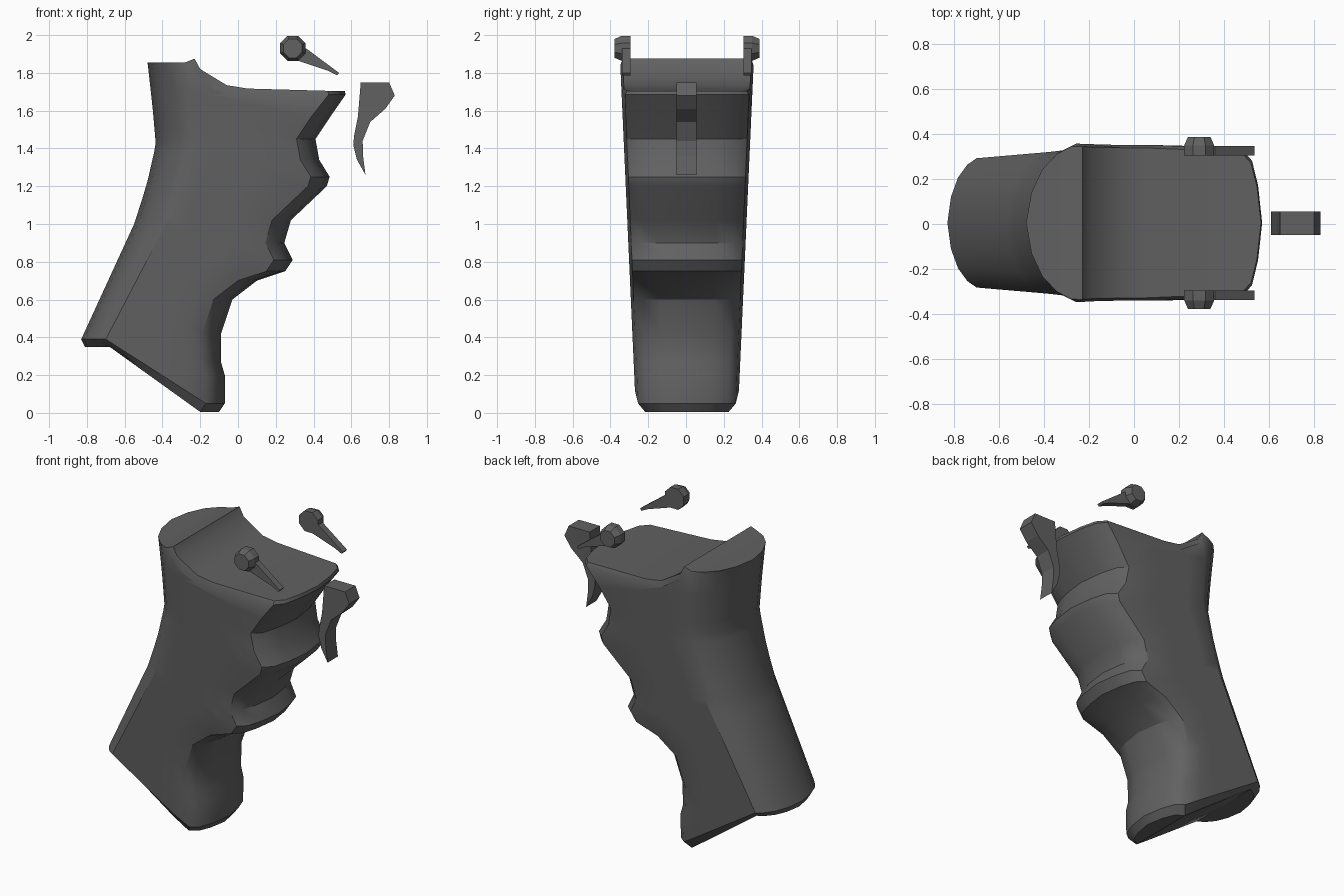
import bpy, bmesh, math

cube = bpy.data.objects.get("Cube")
if cube:
    bpy.data.objects.remove(cube, do_unlink=True)

grey = bpy.data.materials.new("dark grey polymer")
grey.use_nodes = True
colour = (0.12, 0.12, 0.122, 1)
grey.diffuse_color = colour
grey.node_tree.nodes["Principled BSDF"].inputs["Base Color"].default_value = colour


def finish(bm, name, smooth=None):
    """Turn a bmesh into a named, coloured object."""
    bmesh.ops.recalc_face_normals(bm, faces=bm.faces)
    mesh = bpy.data.meshes.new(name)
    bm.to_mesh(mesh)
    bm.free()
    mesh.materials.append(grey)
    obj = bpy.data.objects.new(name, mesh)
    bpy.context.collection.objects.link(obj)
    if smooth:
        bpy.ops.object.select_all(action='DESELECT')
        obj.select_set(True)
        bpy.context.view_layer.objects.active = obj
        bpy.ops.object.shade_smooth_by_angle(angle=math.radians(smooth))
    return obj


def add_prism(bm, profile, y0, y1, end_scale=1):
    """Extrude an (x, z) profile along y, optionally shrinking the far end."""
    cx = sum(p[0] for p in profile) / len(profile)
    cz = sum(p[1] for p in profile) / len(profile)
    near = [bm.verts.new((x, y0, z)) for x, z in profile]
    far = [bm.verts.new((cx + (x - cx) * end_scale, y1, cz + (z - cz) * end_scale))
           for x, z in profile]
    bm.faces.new(near)
    bm.faces.new(far)
    for i in range(len(near)):
        j = (i + 1) % len(near)
        bm.faces.new((near[i], near[j], far[j], far[i]))


# Grip: rounded cross-sections lofted from the base to the saddle top
BACK = [(0, 0), (.12, .4), (.36, .7), (.68, .9), (1, 1)]
FRONT = [(1, .95), (.5, .8), (.2, .48), (0, 0)]
CENTRE_Y = 0.005


def half_section(xb, zb, xf, zf, back_depth, front_depth, width, stations=None):
    back = [(xb + d * back_depth, zb, w) for d, w in BACK]
    front = [(xf - d * front_depth, zf, w) for d, w in FRONT]
    if not stations:
        (xa, za, _), (xc, zc, _) = back[-1], front[0]
        stations = [(xa + (xc - xa) * k / 5, za + (zc - za) * k / 5) for k in range(1, 5)]
    pts = back + [(x, z, 1) for x, z in stations] + front
    return [(x, w * width * (0.27 + 0.045 * z), z) for x, z, w in pts]


def back_x(z):
    line = [(.39, -.83), (1.0, -.55), (1.2, -.485), (1.42, -.435), (1.65, -.455), (1.85, -.48)]
    for (z0, x0), (z1, x1) in zip(line, line[1:]):
        if z <= z1:
            return x0 + (x1 - x0) * (z - z0) / (z1 - z0)
    return line[-1][1]


front_line = [(-.07, .05), (-.07, .2), (-.09, .27), (-.09, .42), (-.03, .6), (.1, .7),
              (.25, .75), (.29, .81), (.245, .9), (.28, 1.02), (.47, 1.2),
              (.485, 1.25), (.43, 1.34), (.41, 1.45), (.49, 1.57)]
sections = [half_section(-.81, .35, -.1, .005, .13, .1, .86)]
for xf, zf in front_line:
    t = (zf - .05) / 1.64
    zb = .39 + 1.42 * t
    sections.append(half_section(back_x(zb), zb, xf, zf, .13 + .09 * t, .1, 1))
sections.append(half_section(-.477, 1.84, .57, 1.685, .22, .09, 1,
                             [(-.22, 1.8), (-.18, 1.74), (-.15, 1.69), (.1, 1.69)]))
sections.append(half_section(-.48, 1.855, .565, 1.705, .2, .09, .96,
                             [(-.23, 1.875), (-.2, 1.82), (-.06, 1.735), (.05, 1.717)]))

bm = bmesh.new()
rings = []
for half in sections:
    ring = half + [(x, -y, z) for x, y, z in half[-2:0:-1]]
    rings.append([bm.verts.new((x, y + CENTRE_Y, z)) for x, y, z in ring])
n = len(rings[0])
for low, high in zip(rings, rings[1:]):
    for i in range(n):
        j = (i + 1) % n
        bm.faces.new((low[i], low[j], high[j], high[i]))
for ring in (rings[0], rings[-1]):
    for i in range(n // 2):
        corners = [ring[i], ring[i + 1], ring[n - i - 1], ring[(n - i) % n]]
        bm.faces.new(list(dict.fromkeys(corners)))
finish(bm, "grip", 32)

# Trigger: curved flat-sided blade
bm = bmesh.new()
add_prism(bm, [(.65, 1.75), (.8, 1.75), (.83, 1.68), (.78, 1.61), (.7, 1.54), (.66, 1.44),
               (.662, 1.36), (.675, 1.26), (.63, 1.34), (.61, 1.42), (.615, 1.47),
               (.635, 1.57)], -.05, .055)
finish(bm, "trigger")

# Selector levers: octagonal knob with a tapered arm, one on each side
knob = [(.29 + .072 * math.cos(math.pi * (k + .5) / 4),
         1.93 + .072 * math.sin(math.pi * (k + .5) / 4)) for k in range(8)]
arm = [(.3, 1.87), (.48, 1.81), (.525, 1.787), (.535, 1.8), (.36, 1.93)]
for side, name in ((-1, "front_selector_lever"), (1, "back_selector_lever")):
    bm = bmesh.new()
    y = CENTRE_Y
    add_prism(bm, knob, y + side * .3, y + side * .345)
    add_prism(bm, knob, y + side * .345, y + side * .383, .75)
    add_prism(bm, arm, y + side * .3, y + side * .343)
    finish(bm, name)
